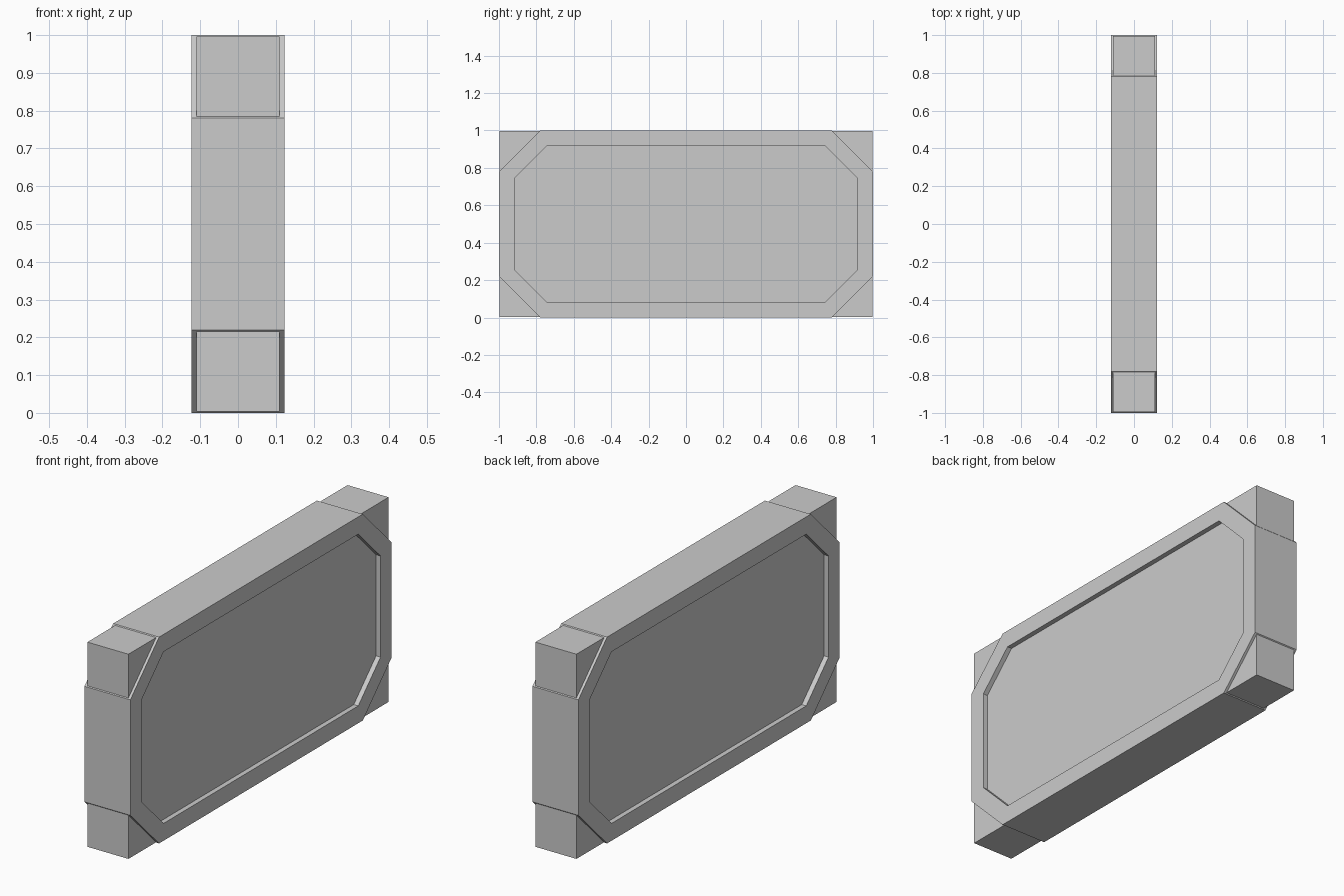
import bpy, bmesh

if "Cube" in bpy.data.objects:
    bpy.data.objects.remove(bpy.data.objects["Cube"])

HALF = 0.123        # half thickness of the frame
CUT = 0.22          # chamfer size at the corners
RIM = 0.084         # width of the raised rim
RECESS = 0.024      # depth of the panel recess


def prism(profile, half, name):
    """Extrude a (y, z) profile symmetrically along x."""
    bm = bmesh.new()
    face = bm.faces.new([bm.verts.new((-half, y, z)) for y, z in profile])
    ext = bmesh.ops.extrude_face_region(bm, geom=[face])
    for v in ext["geom"]:
        if isinstance(v, bmesh.types.BMVert):
            v.co.x = half
    bmesh.ops.recalc_face_normals(bm, faces=bm.faces[:])
    bm.normal_update()
    mesh = bpy.data.meshes.new(name)
    obj = bpy.data.objects.new(name, mesh)
    bpy.context.collection.objects.link(obj)
    return bm, obj


# Octagonal slab with a recessed panel on both broad sides
c = 1 - CUT
octagon = [(-c, 0), (c, 0), (1, CUT), (1, c), (c, 1), (-c, 1), (-1, c), (-1, CUT)]
bm, slab = prism(octagon, HALF, "panel_frame")
for face in [f for f in bm.faces if abs(f.normal.x) > 0.9]:
    side = 1 if face.normal.x > 0 else -1
    bmesh.ops.inset_region(bm, faces=[face], thickness=RIM, use_even_offset=True)
    ext = bmesh.ops.extrude_face_region(bm, geom=[face])
    bmesh.ops.delete(bm, geom=[face], context="FACES")
    for v in ext["geom"]:
        if isinstance(v, bmesh.types.BMVert):
            v.co.x = side * (HALF - RECESS)
bm.to_mesh(slab.data)
bm.free()

# Slightly thinner triangular blocks filling the four corners
e = 0.996
k = c + 1 - e
for sy, side_name in ((1, "back"), (-1, "front")):
    for top in (True, False):
        tri = [(e, e), (k, e), (e, k)]
        profile = [(sy * y, z if top else 1 - z) for y, z in tri]
        name = f"{side_name}_{'upper' if top else 'lower'}_corner"
        bm, block = prism(profile, 0.11, name)
        bm.to_mesh(block.data)
        bm.free()
